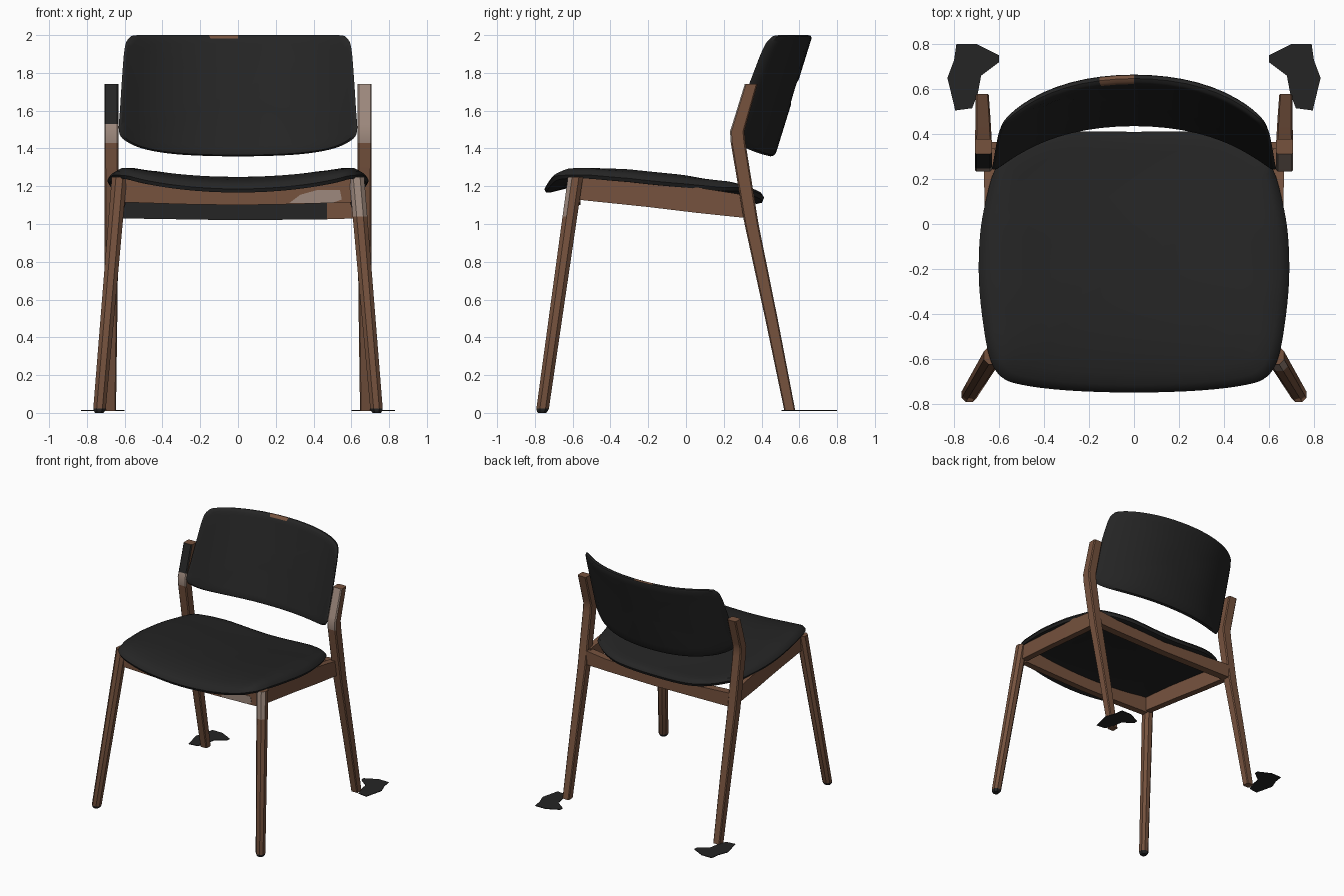
import bpy, bmesh, math
from mathutils import Vector

if "Cube" in bpy.data.objects:
    bpy.data.objects.remove(bpy.data.objects["Cube"])


def material(name, rgb):
    m = bpy.data.materials.new(name)
    m.diffuse_color = (*rgb, 1)
    m.use_nodes = True
    m.node_tree.nodes["Principled BSDF"].inputs["Base Color"].default_value = m.diffuse_color
    return m


BLACK, WOOD, PALE = 0, 1, 2
MATS = [material("black upholstery", (0.018, 0.018, 0.018)),
        material("walnut wood", (0.18, 0.085, 0.048)),
        material("pale worn wood", (0.34, 0.25, 0.205))]


def finish(name, bm, rule):
    """Colour faces by rule(centre, normal), make the object and smooth it."""
    bmesh.ops.recalc_face_normals(bm, faces=bm.faces[:])
    bm.normal_update()
    for f in bm.faces:
        f.material_index = rule(f.calc_center_median(), f.normal)
    me = bpy.data.meshes.new(name)
    bm.to_mesh(me)
    bm.free()
    for m in MATS:
        me.materials.append(m)
    ob = bpy.data.objects.new(name, me)
    bpy.context.collection.objects.link(ob)
    bpy.ops.object.select_all(action='DESELECT')
    ob.select_set(True)
    bpy.context.view_layer.objects.active = ob
    bpy.ops.object.shade_smooth_by_angle(angle=math.radians(32))
    return ob


def loft(name, rings, rule):
    """Skin a list of equal point rings and cap both ends."""
    bm = bmesh.new()
    rows = [[bm.verts.new(p) for p in r] for r in rings]
    n = len(rows[0])
    for a, b in zip(rows, rows[1:]):
        for i in range(n):
            j = (i + 1) % n
            bm.faces.new((a[i], a[j], b[j], b[i]))
    bm.faces.new(rows[0])
    bm.faces.new(rows[-1])
    return finish(name, bm, rule)


def octagon(x, y, z, hx, hy, c):
    """Horizontal chamfered rectangle; c is the chamfer share."""
    k = 1 - c
    return [(x + hx * a, y + hy * b, z) for a, b in
            ((1, -k), (1, k), (k, 1), (-k, 1), (-1, k), (-1, -k), (-k, -1), (k, -1))]


def lerp_table(t, table):
    for (a, va), (b, vb) in zip(table, table[1:]):
        if t <= b:
            u = max(0, (t - a) / (b - a))
            return va + (vb - va) * u
    return table[-1][1]


def smooth_outline(half, steps=4):
    """Mirror a half outline in x and round it with a Catmull-Rom curve."""
    pts = [Vector(p) for p in half]
    pts += [Vector((-p.x, p.y)) for p in reversed(pts[1:-1])]
    out, n = [], len(pts)
    for i in range(n):
        p0, p1, p2, p3 = (pts[(i + k) % n] for k in (-1, 0, 1, 2))
        for s in range(steps):
            t = s / steps
            out.append(0.5 * (2 * p1 + (p2 - p0) * t + (2 * p0 - 5 * p1 + 4 * p2 - p3) * t * t
                              + (3 * p1 - p0 - 3 * p2 + p3) * t ** 3))
    return out


def pad(name, half, centre, place, thick, rule):
    """Cushion: scaled outline rings, placed on a curved surface, front and back."""
    outline, c = smooth_outline(half), Vector(centre)
    profile = [(r, 0) for r in (0.12, 0.3, 0.5, 0.7, 0.85, 0.94)]
    profile += [(0.98, 0.15), (1, 0.45), (0.985, 0.85), (0.94, 1)]
    profile += [(r, 1) for r in (0.8, 0.6, 0.4, 0.2)]
    rings = []
    for r, d in profile:
        rings.append([place(*(c + (p - c) * r), d * thick) for p in outline])
    return loft(name, rings, rule)


# Seat: saddle-shaped cushion
SPINE = [(-0.75, 1.262), (-0.7, 1.28), (-0.62, 1.298), (-0.52, 1.305), (-0.3, 1.293),
         (0, 1.262), (0.2, 1.232), (0.41, 1.21)]


def on_seat(x, y, d):
    z = lerp_table(y, SPINE) - 0.052 * (1 - min(1, (x / 0.6) ** 2))
    return (x, y, z - 0.25 * max(0, abs(x) - 0.58) - d)


pad("seat", [(0, -0.75), (0.3, -0.74), (0.5, -0.715), (0.59, -0.68), (0.64, -0.6),
             (0.67, -0.45), (0.69, -0.25), (0.685, -0.05), (0.66, 0.1), (0.62, 0.24),
             (0.56, 0.31), (0.45, 0.375), (0.3, 0.41), (0, 0.41)],
    (0, -0.17), on_seat, 0.055, lambda c, n: BLACK)


# Backrest: tilted panel wrapped around the sitter
def on_back(x, z, d):
    sag = 0.8 * (0.49 * x * x + 0.72 * x ** 4)
    return (x, 0.628 + (z - 2) * 0.31 - sag + d, z)


pad("backrest", [(0, 1.358), (0.3, 1.367), (0.49, 1.395), (0.595, 1.44), (0.63, 1.49),
                 (0.625, 1.6), (0.612, 1.8), (0.6, 1.93), (0.58, 1.98), (0.53, 2.0),
                 (0.3, 2.0), (0, 2.0)],
    (0, 1.7), on_back, 0.042,
    lambda c, n: WOOD if -0.16 < c.x < -0.02 and c.z > 1.985 and n.y < 0.3 else BLACK)


def front_leg_rule(s):
    def rule(c, n):
        if c.z < 0.02:
            return BLACK
        if s > 0 and c.z > 1.02 and n.y < -0.5:
            return PALE
        return WOOD
    return rule


def rear_leg_rule(s):
    def rule(c, n):
        if c.z < 1.46 or n.y > -0.5:
            return BLACK if s < 0 and 1.52 < c.z < 1.72 and n.x < -0.9 and n.y < -0.1 else WOOD
        return PALE if s > 0 or c.z < 1.52 else BLACK
    return rule


for s, side in ((-1, "left"), (1, "right")):
    # Front legs: splayed, tapering, with dark glides
    rings = []
    for z, k in ((0, 0.65), (0.008, 0.85), (0.022, 1), (0.6, 1), (1.04, 1), (1.25, 1)):
        t = z / 1.25
        h = (0.033 + 0.007 * t) * k
        rings.append(octagon(s * (0.735 - 0.107 * t), -0.762 + 0.177 * t, z, h, h, 0.55))
    loft(side + "_front_leg", rings, front_leg_rule(s))

    # Rear legs: lean forward, then bend back to carry the backrest
    rings = [octagon(s * x, y, z, hx, hy, 0.2) for x, y, z, hx, hy in
             ((0.675, 0.55, 0.01, 0.029, 0.029), (0.672, 0.452, 0.5, 0.033, 0.033),
              (0.67, 0.347, 1.0, 0.037, 0.037), (0.67, 0.276, 1.43, 0.038, 0.039),
              (0.67, 0.271, 1.49, 0.038, 0.038), (0.67, 0.283, 1.53, 0.038, 0.037),
              (0.67, 0.345, 1.74, 0.038, 0.034))]
    loft(side + "_rear_leg", rings, rear_leg_rule(s))

    # Side aprons
    rings = []
    for x, y, lo, hi in ((0.612, -0.585, 1.13, 1.25), (0.627, -0.2, 1.09, 1.235),
                         (0.637, 0.05, 1.06, 1.195), (0.645, 0.335, 1.03, 1.15)):
        rings.append([(s * x + dx, y, z) for dx, z in
                      ((-0.026, lo), (0.026, lo), (0.026, hi), (-0.026, hi))])
    loft(side + "_apron", rings, lambda c, n: WOOD)

    # Thin ragged floor patch behind each rear foot
    edge = [(0.60, 0.75), (0.70, 0.80), (0.79, 0.80), (0.80, 0.73), (0.83, 0.65),
            (0.795, 0.505), (0.72, 0.515), (0.695, 0.58), (0.68, 0.66), (0.60, 0.72)]
    loft(side + "_floor_patch", [[(s * x, y, z) for x, y in edge] for z in (0.01, 0.015)],
         lambda c, n: BLACK)


def cross_apron(name, y, half_t, stations, rule):
    loft(name, [[(x, y - half_t, lo), (x, y + half_t, lo), (x, y + half_t, hi),
                 (x, y - half_t, hi)] for x, lo, hi in stations], rule)


# Front apron follows the dip of the seat; worn patch near the right end
cross_apron("front_apron", -0.585, 0.026,
            [(-0.6, 1.115, 1.25), (-0.3, 1.105, 1.215), (0, 1.10, 1.205),
             (0.28, 1.105, 1.21), (0.54, 1.113, 1.24), (0.6, 1.115, 1.25)],
            lambda c, n: WOOD)
loft("worn_patch", [[(x, y, z) for x, z in
                     ((0.27, 1.11), (0.5, 1.112), (0.55, 1.13), (0.54, 1.18), (0.42, 1.18),
                      (0.33, 1.155))] for y in (-0.614, -0.608)], lambda c, n: PALE)

# Rear apron, dark on its inner face
cross_apron("rear_apron", 0.335, 0.03,
            [(-0.64, 1.03, 1.14), (0, 1.02, 1.10), (0.47, 1.025, 1.12), (0.64, 1.03, 1.14)],
            lambda c, n: BLACK if n.y < -0.5 and c.x < 0.47 else WOOD)
